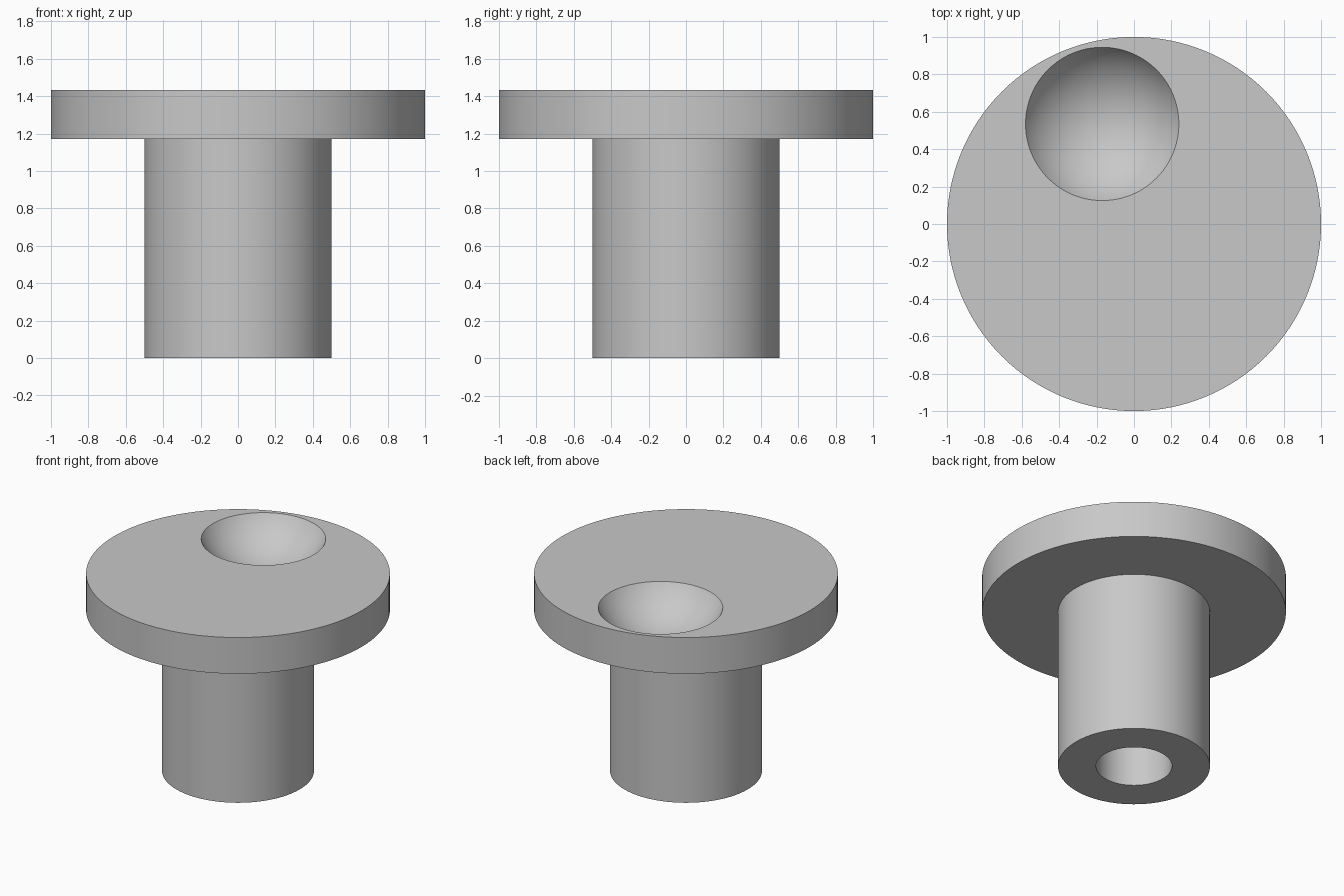
import bpy, bmesh, math

if "Cube" in bpy.data.objects:
    bpy.data.objects.remove(bpy.data.objects["Cube"])

SEGMENTS = 128
STEM_TOP, DISC_TOP = 1.17, 1.433

grey = bpy.data.materials.new("light grey")
grey.diffuse_color = (0.58, 0.58, 0.58, 1)
grey.use_nodes = True
grey.node_tree.nodes["Principled BSDF"].inputs["Base Color"].default_value = grey.diffuse_color


def lathe(name, profile):
    """Revolve a list of (radius, height) points about the z axis."""
    bm = bmesh.new()
    rings = []
    for r, z in profile:
        if r == 0:
            rings.append([bm.verts.new((0, 0, z))] * SEGMENTS)
        else:
            angles = [2 * math.pi * i / SEGMENTS for i in range(SEGMENTS)]
            rings.append([bm.verts.new((r * math.cos(a), r * math.sin(a), z)) for a in angles])
    for low, high in zip(rings, rings[1:]):
        for i in range(SEGMENTS):
            j = (i + 1) % SEGMENTS
            corners = dict.fromkeys((low[i], low[j], high[j], high[i]))
            bm.faces.new(list(corners))
    mesh = bpy.data.meshes.new(name)
    bm.to_mesh(mesh)
    bm.free()
    mesh.materials.append(grey)
    obj = bpy.data.objects.new(name, mesh)
    bpy.context.collection.objects.link(obj)
    return obj


def activate(obj):
    bpy.ops.object.select_all(action='DESELECT')
    obj.select_set(True)
    bpy.context.view_layer.objects.active = obj


# hollow stem: bore wall, bottom ring, outer wall
stem = lathe("stem", [(0.25, STEM_TOP), (0.25, 0), (0.5, 0), (0.5, STEM_TOP)])

# round top plate
disc = lathe("disc", [(0, STEM_TOP), (1, STEM_TOP), (1, DISC_TOP), (0, DISC_TOP)])
for obj in (stem, disc):
    bm = bmesh.new()
    bm.from_mesh(obj.data)
    if obj is disc:
        bmesh.ops.recalc_face_normals(bm, faces=bm.faces)
    bm.to_mesh(obj.data)
    bm.free()

# spherical dimple cut into the plate
rim, depth = 0.41, 0.23
radius = (rim ** 2 + depth ** 2) / (2 * depth)
bpy.ops.mesh.primitive_uv_sphere_add(segments=96, ring_count=64, radius=radius,
                                     location=(-0.17, 0.535, DISC_TOP - depth + radius))
cutter = bpy.context.object
cutter.name = "dimple_cutter"
cutter.hide_render = True
cutter.data.materials.append(grey)
activate(disc)
cut = disc.modifiers.new("dimple", 'BOOLEAN')
cut.operation = 'DIFFERENCE'
cut.solver = 'EXACT'
cut.object = cutter
bpy.ops.object.modifier_apply(modifier=cut.name)
bpy.data.objects.remove(cutter)

# smooth walls, crisp rims
for obj in (stem, disc):
    activate(obj)
    bpy.ops.object.shade_smooth_by_angle(angle=math.radians(30))
